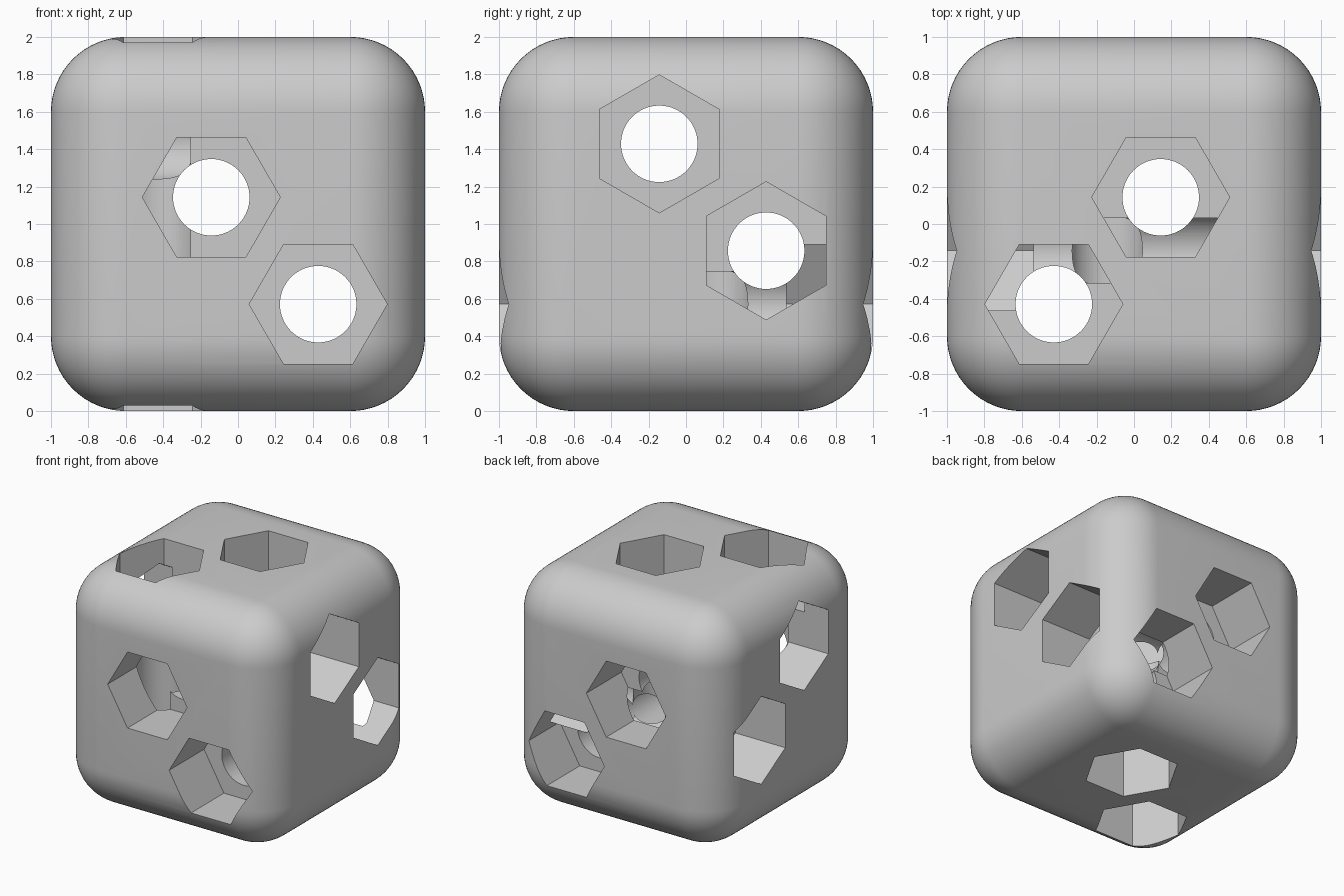
import bpy, bmesh, math
from mathutils import Matrix, Vector

if "Cube" in bpy.data.objects:
    bpy.data.objects.remove(bpy.data.objects["Cube"], do_unlink=True)

ROUND = 0.4        # edge rounding radius
BORE = 0.2045      # round bore radius
HEX = 0.369        # hexagon corner radius
FLOOR = 0.536      # pocket floor distance from the block centre
CENTRE = Vector((0, 0, 1))
X, Y, Z = Vector((1, 0, 0)), Vector((0, 1, 0)), Vector((0, 0, 1))

grey = bpy.data.materials.new("light grey")
grey.use_nodes = True
colour = (0.6, 0.6, 0.6, 1)
grey.diffuse_color = colour
grey.node_tree.nodes["Principled BSDF"].inputs["Base Color"].default_value = colour


def make_object(name, bm):
    mesh = bpy.data.meshes.new(name)
    bm.to_mesh(mesh)
    bm.free()
    mesh.materials.append(grey)
    obj = bpy.data.objects.new(name, mesh)
    bpy.context.collection.objects.link(obj)
    return obj


def cut_prism(block, sides, radius, axis, corner, point, start, end):
    """Cut a prism along axis, with its first corner pointing along corner."""
    bm = bmesh.new()
    bmesh.ops.create_cone(bm, cap_ends=True, segments=sides, radius1=radius,
                          radius2=radius, depth=end - start)
    turn = Matrix((corner, axis.cross(corner), axis)).transposed().to_4x4()
    # primitive corners start on local y, so turn them onto local x
    spin = Matrix.Rotation(math.pi / 2, 4, "Z")
    place = Matrix.Translation(CENTRE + point + axis * (start + end) / 2)
    bm.transform(place @ turn @ spin)
    cutter = make_object("cutter", bm)
    cutter.hide_render = True
    mod = block.modifiers.new("cut", "BOOLEAN")
    mod.operation = "DIFFERENCE"
    mod.solver = "EXACT"
    mod.object = cutter
    bpy.ops.object.modifier_apply(modifier=mod.name)
    bpy.data.objects.remove(cutter, do_unlink=True)


# rounded block
bm = bmesh.new()
bmesh.ops.create_cube(bm, size=2)
bmesh.ops.translate(bm, verts=bm.verts, vec=CENTRE)
block = make_object("rounded_block", bm)
bpy.context.view_layer.objects.active = block
block.select_set(True)
bevel = block.modifiers.new("rounding", "BEVEL")
bevel.width = ROUND
bevel.segments = 16
bpy.ops.object.modifier_apply(modifier=bevel.name)

# two bores along each axis, with a hexagonal pocket at both ends
a, b = 1 / 7, 3 / 7
holes = [
    (Y, X, X * -a + Z * a), (Y, X, X * b - Z * b),
    (X, Z, Y * -a + Z * b), (X, Z, Y * b - Z * a),
    (Z, X, X * a + Y * a), (Z, X, X * -b - Y * b),
]
for axis, corner, point in holes:
    cut_prism(block, 64, BORE, axis, corner, point, -1.2, 1.2)
    for direction in (axis, -axis):
        cut_prism(block, 6, HEX, direction, corner, point, FLOOR, 1.2)

bpy.ops.object.shade_smooth_by_angle(angle=math.radians(30))
